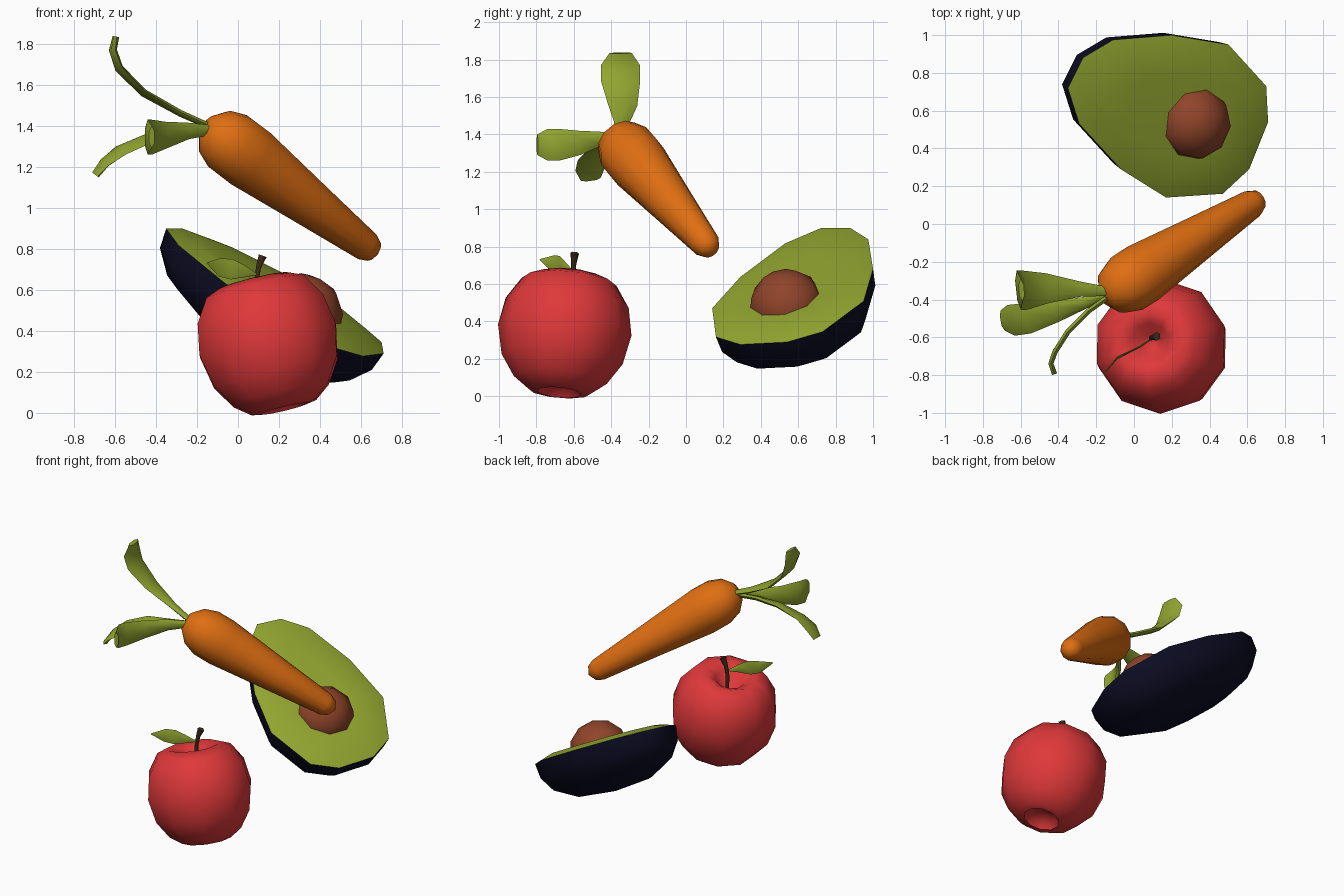
import bpy, bmesh, math
from mathutils import Vector

if "Cube" in bpy.data.objects:
    bpy.data.objects.remove(bpy.data.objects["Cube"])

def material(name, rgb):
    m = bpy.data.materials.new(name)
    m.diffuse_color = (*rgb, 1)
    m.use_nodes = True
    m.node_tree.nodes["Principled BSDF"].inputs["Base Color"].default_value = m.diffuse_color
    return m

RED = material("apple red", (0.74, 0.04, 0.042))
ORANGE = material("carrot orange", (0.74, 0.157, 0.006))
GREEN = material("leaf green", (0.29, 0.38, 0.03))
NAVY = material("dark skin", (0.004, 0.004, 0.018))
BROWN = material("seed brown", (0.28, 0.058, 0.023))
BARK = material("stem brown", (0.045, 0.025, 0.009))

def loft(name, rings, mat, angle=60):
    """Skin a list of vertex rings; a ring of one point closes to a pole."""
    bm = bmesh.new()
    vs = [[bm.verts.new(p) for p in r] for r in rings]
    for a, b in zip(vs, vs[1:]):
        n = max(len(a), len(b))
        for i in range(n):
            j = (i + 1) % n
            if len(a) == 1:
                bm.faces.new((a[0], b[j], b[i]))
            elif len(b) == 1:
                bm.faces.new((a[i], a[j], b[0]))
            else:
                bm.faces.new((a[i], a[j], b[j], b[i]))
    for end in (vs[0], vs[-1]):
        if len(end) > 2 and name != "avocado_skin" and name != "avocado_flesh":
            bm.faces.new(end)
    bmesh.ops.recalc_face_normals(bm, faces=bm.faces)
    me = bpy.data.meshes.new(name)
    bm.to_mesh(me)
    bm.free()
    me.materials.append(mat)
    ob = bpy.data.objects.new(name, me)
    bpy.context.collection.objects.link(ob)
    bpy.ops.object.select_all(action='DESELECT')
    ob.select_set(True)
    bpy.context.view_layer.objects.active = ob
    bpy.ops.object.shade_smooth_by_angle(angle=math.radians(angle))
    return ob

def lathe(name, profile, sides, origin, axis, mat, angle=60):
    """Revolve (radius, height) points about an axis."""
    o, a = Vector(origin), Vector(axis).normalized()
    u = a.cross(Vector((0, 1, 0))).normalized()
    v = a.cross(u)
    rings = []
    for r, h in profile:
        c = o + a * h
        steps = [math.tau * (i + 0.5) / sides for i in range(sides)]
        rings.append([c] if r == 0 else
                     [c + (u * math.cos(t) + v * math.sin(t)) * r for t in steps])
    return loft(name, rings, mat, angle)

def blade(name, path, widths, thick, across, mat, sides=6):
    """Sweep a flattened section along a path: leaves and stems."""
    pts = [Vector(p) for p in path]
    rings = []
    for i, (p, w) in enumerate(zip(pts, widths)):
        t = (pts[min(i + 1, len(pts) - 1)] - pts[max(i - 1, 0)]).normalized()
        s = Vector(across)
        s = (s - t * s.dot(t)).normalized()
        n = t.cross(s)
        h = min(w, thick)
        rings.append([p + s * w * math.cos(math.tau * k / sides)
                      + n * h * math.sin(math.tau * k / sides) for k in range(sides)])
    return loft(name, rings, mat, 70)

# Apple: leaning body with hollows at both ends
lathe("apple_body",
      [(0, .19), (.05, .21), (.1, .28), (.17, .32), (.255, .285), (.33, .17), (.358, .02),
       (.325, -.14), (.25, -.255), (.17, -.315), (.12, -.325), (.09, -.29), (0, -.27)],
      10, (.15, -.65, .335), (-.24, .09, 1), RED)
blade("apple_stem", [(.09, -.6, .5), (.09, -.605, .64), (.1, -.6, .71), (.12, -.595, .765)],
      [.012, .012, .014, .023], .03, (0, 1, 0), BARK)
blade("apple_leaf", [(.09, -.61, .675), (.03, -.65, .69), (-.03, -.68, .70), (-.09, -.71, .71),
                     (-.15, -.78, .73)],
      [.004, .03, .05, .045, .004], .005, (-.1, 0, 1), GREEN)

# Avocado: rim outline on a tilted cut plane
RIM = [(.17, .14), (.47, .16), (.61, .29), (.71, .54), (.70, .73), (.50, .95),
       (.20, 1.0), (-.11, .975), (-.27, .88), (-.35, .72), (-.29, .53), (-.07, .29)]
def on_cut(x, y):
    return Vector((x, y, .524 - .53 * x + .263 * y))
normal = Vector((.53, -.263, 1)).normalized()
centre = on_cut(.25, .58)
def rim_ring(scale, lift):
    if scale == 0:
        return [centre + normal * lift]
    return [centre + (on_cut(x, y) - centre) * scale + normal * lift for x, y in RIM]

loft("avocado_skin", [rim_ring(s, -d) for s, d in
                      [(1, 0), (.975, .1), (.84, .2), (.52, .285), (0, .31)]], NAVY)
loft("avocado_flesh", [rim_ring(s, d) for s, d in
                       [(1, 0), (.8, .03), (.5, .035), (0, .035)]], GREEN)
lathe("avocado_seed",
      [(0 if k in (0, 6) else .205 * math.sin(math.pi * k / 6), .2 * math.cos(math.pi * k / 6))
       for k in range(7)], 9, (.31, .54, .48), normal, BROWN)

# Carrot root
lathe("carrot_root",
      [(0, -.17), (.065, -.16), (.13, -.10), (.162, -.01), (.163, .11), (.12, .51),
       (.077, .92), (.055, .97), (0, 1.0)],
      12, (-.03, -.31, 1.31), (.66, .42, -.5), ORANGE)

# Carrot leaves fanning out of the crown
crown = (-.10, -.36, 1.38)
LEAVES = {
    "carrot_leaf_upper": ([crown, (-.28, -.345, 1.46), (-.46, -.34, 1.56), (-.58, -.35, 1.68),
                           (-.61, -.35, 1.77), (-.595, -.35, 1.835)],
                          [.02, .04, .08, .105, .105, .06], (-.1, 1, -.1)),
    "carrot_leaf_lower": ([crown, (-.27, -.42, 1.37), (-.42, -.46, 1.345), (-.57, -.50, 1.28),
                           (-.65, -.51, 1.22), (-.695, -.51, 1.16)],
                          [.02, .035, .065, .085, .085, .055], (0, .9, .35)),
    "carrot_leaf_side": ([crown, (-.24, -.46, 1.375), (-.35, -.57, 1.355), (-.42, -.68, 1.345),
                          (-.44, -.74, 1.345), (-.42, -.795, 1.345)],
                         [.02, .04, .065, .085, .085, .055], (0, 0, 1)),
}
for name, (path, widths, across) in LEAVES.items():
    blade(name, path, widths, .016, across, GREEN)
